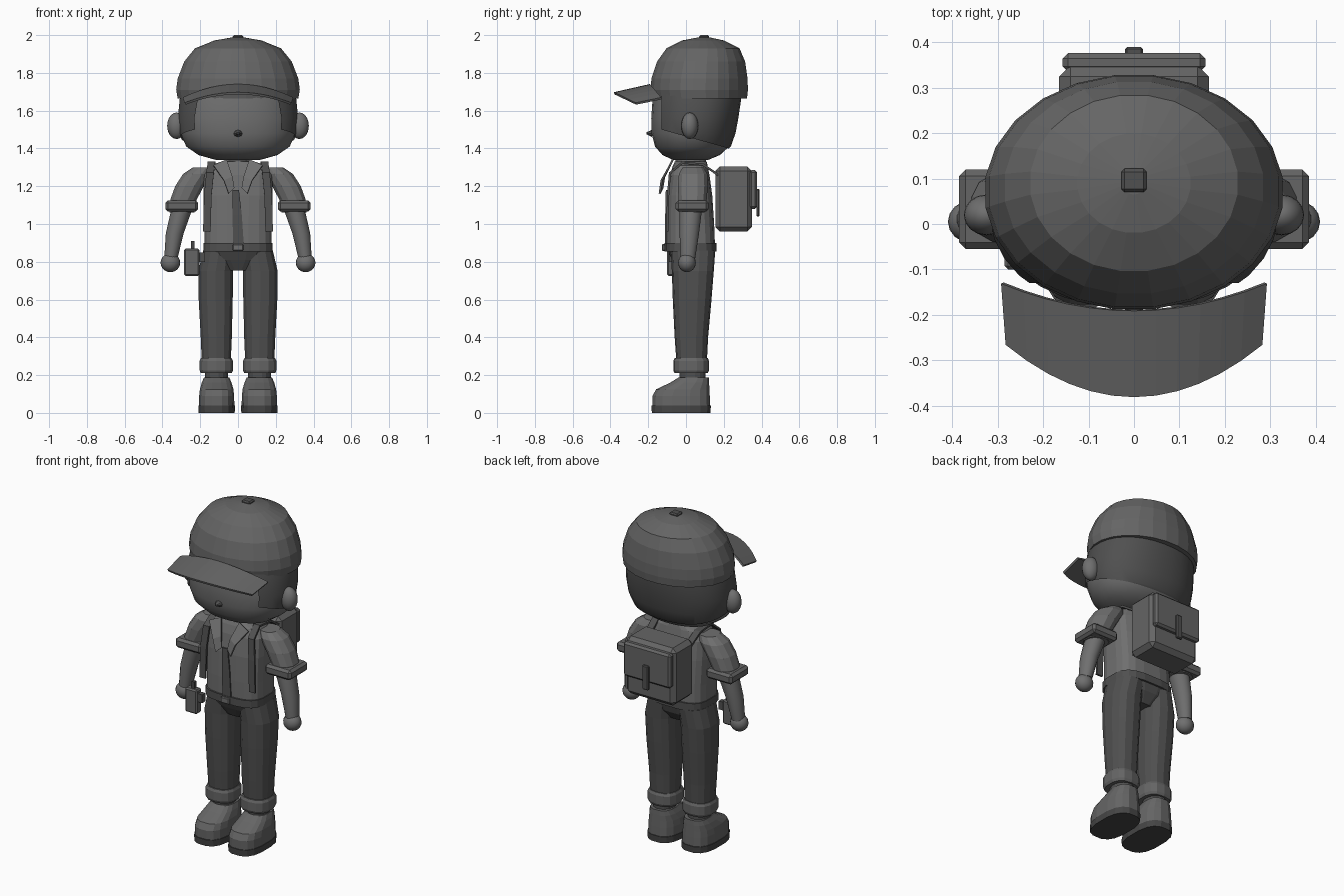
import bpy, bmesh
from math import cos, sin, pi, copysign
from mathutils import Vector

if "Cube" in bpy.data.objects:
    bpy.data.objects.remove(bpy.data.objects["Cube"])


def material(name, v):
    m = bpy.data.materials.new(name)
    m.use_nodes = True
    m.diffuse_color = (v, v, v, 1)
    m.node_tree.nodes["Principled BSDF"].inputs["Base Color"].default_value = (v, v, v, 1)
    return m


LIGHT = material("light grey", 0.16)
MID = material("mid grey", 0.13)
DARK = material("dark grey", 0.08)
DEEP = material("charcoal", 0.06)


def finish(name, bm, mat, smooth=False):
    bmesh.ops.recalc_face_normals(bm, faces=bm.faces)
    me = bpy.data.meshes.new(name)
    bm.to_mesh(me)
    bm.free()
    me.materials.append(mat)
    ob = bpy.data.objects.new(name, me)
    bpy.context.collection.objects.link(ob)
    if smooth:
        bpy.ops.object.select_all(action='DESELECT')
        ob.select_set(True)
        bpy.context.view_layer.objects.active = ob
        bpy.ops.object.shade_smooth_by_angle(angle=0.6)
    return ob


def loft_mesh(rings, n=16, power=2.0, grow=0.0):
    """Stack of superellipse rings: (z, centre x, half width, y front, y back)."""
    bm = bmesh.new()
    loops = []
    for z, cx, rx, y0, y1 in rings:
        loop = []
        for i in range(n):
            a = 2 * pi * (i + 0.5) / n
            c, s = cos(a), sin(a)
            x = copysign(abs(c) ** (2 / power), c) * (rx + grow)
            y = copysign(abs(s) ** (2 / power), s) * ((y1 - y0) / 2 + grow)
            loop.append(bm.verts.new((cx + x, (y0 + y1) / 2 + y, z)))
        loops.append(loop)
    for a, b in zip(loops, loops[1:]):
        for i in range(n):
            bm.faces.new((a[i], a[(i + 1) % n], b[(i + 1) % n], b[i]))
    bm.faces.new(loops[0])
    bm.faces.new(loops[-1])
    return bm


def loft(name, rings, mat, n=16, power=2.0, smooth=False):
    return finish(name, loft_mesh(rings, n, power), mat, smooth)


def box(name, lo, hi, mat, bevel=0.0):
    bm = bmesh.new()
    bmesh.ops.create_cube(bm, size=1)
    lo, hi = Vector(lo), Vector(hi)
    for v in bm.verts:
        v.co = (lo + hi) / 2 + v.co * (hi - lo)
    if bevel:
        bmesh.ops.bevel(bm, geom=bm.edges[:], offset=bevel, segments=1, affect='EDGES')
    return finish(name, bm, mat)


def ball(name, centre, radii, mat):
    bm = bmesh.new()
    bmesh.ops.create_uvsphere(bm, u_segments=16, v_segments=12, radius=1)
    for v in bm.verts:
        v.co = Vector(centre) + v.co * Vector(radii)
    return finish(name, bm, mat, True)


def strip(name, side_a, side_b, mat, thick):
    """Sheet between two matching edges, thickened."""
    bm = bmesh.new()
    a = [bm.verts.new(p) for p in side_a]
    b = [bm.verts.new(p) for p in side_b]
    for i in range(len(a) - 1):
        bm.faces.new((a[i], a[i + 1], b[i + 1], b[i]))
    ob = finish(name, bm, mat)
    mod = ob.modifiers.new("thickness", 'SOLIDIFY')
    mod.thickness, mod.offset = thick, 0
    return ob


# Head, with a hair shell trimmed from the same form
head = [(1.34, 0, .12, -.07, .12), (1.365, 0, .21, -.125, .18), (1.41, 0, .275, -.165, .23),
        (1.48, 0, .305, -.183, .255), (1.56, 0, .312, -.185, .27), (1.66, 0, .302, -.178, .285),
        (1.75, 0, .28, -.16, .28)]
loft("head", head, LIGHT, 32, 2.2, True)
hair = loft_mesh(head, 32, 2.2, 0.008)
for point, normal in (((0, -.13, 0), (0, 1, 0)), ((0, -.13, 1.5), (0, .28, 1))):
    bmesh.ops.bisect_plane(hair, geom=hair.verts[:] + hair.edges[:] + hair.faces[:],
                           plane_co=point, plane_no=normal, clear_inner=True)
finish("hair", hair, DARK, True)
bm = bmesh.new()
bmesh.ops.create_cone(bm, segments=8, radius1=.024, radius2=.006, depth=.03, cap_ends=True)
for v in bm.verts:
    v.co = (v.co.x, -.195 - v.co.z, 1.48 + v.co.y * .8)
finish("nose", bm, DARK)

# Cap with button and curved brim
loft("cap", [(1.665, 0, .322, -.18, .325), (1.71, 0, .33, -.19, .33), (1.77, 0, .322, -.185, .328),
             (1.86, 0, .287, -.155, .315), (1.93, 0, .23, -.105, .285), (1.972, 0, .125, -.02, .2),
             (1.988, 0, .03, .065, .125)], MID, 24)
box("cap_button", (-.028, .07, 1.975), (.028, .122, 2.0), DARK, .007)
us = [i / 6 - 1 for i in range(13)]
strip("cap_brim", [(.29 * u, -.19 + .06 * u * u, 1.735 - .07 * u * u) for u in us],
      [(.28 * u, -.38 + .115 * u * u, 1.692 - .055 * u * u) for u in us], MID, .012)

# Torso, neck, belt
loft("neck", [(1.28, 0, .07, -.05, .1), (1.36, 0, .07, -.06, .11)], LIGHT)
loft("shirt", [(.87, 0, .18, -.105, .155), (1.0, 0, .18, -.105, .15), (1.15, 0, .185, -.1, .14),
               (1.26, 0, .185, -.085, .125), (1.31, 0, .15, -.07, .115), (1.33, 0, .09, -.06, .11)],
     LIGHT, 20, 3.2)
loft("belt", [(.855, 0, .185, -.115, .163), (.9, 0, .185, -.115, .163)], DARK, 20, 3.2)
box("buckle", (-.028, -.127, .858), (.028, -.11, .893), LIGHT, .004)
strip("placket", [(-.025, -.108, .9), (-.03, -.106, 1.05), (-.03, -.103, 1.18)],
      [(.03, -.108, .9), (.02, -.106, 1.05), (.005, -.103, 1.18)], DARK, .008)

# Hips
loft("hips", [(.755, 0, .07, -.045, .1), (.81, 0, .15, -.075, .14), (.865, 0, .182, -.1, .155)],
     DARK, 20, 2.8)

# Paired parts
for s, side in ((1, "left"), (-1, "right")):
    def pair(name, rings, mat, **kw):
        loft(side + "_" + name, [(z, s * cx, rx, a, b) for z, cx, rx, a, b in rings], mat, **kw)

    ball(side + "_ear", (s * .325, .02, 1.52), (.05, .045, .07), LIGHT)
    pair("sleeve", [(1.06, .298, .068, -.035, .1), (1.13, .288, .072, -.042, .112),
                    (1.2, .257, .078, -.045, .118), (1.265, .215, .078, -.04, .115),
                    (1.3, .185, .055, -.02, .095)], LIGHT, n=12, power=2.3)
    box(side + "_sleeve_cuff", (s * .298 - .087, -.055, 1.065), (s * .298 + .087, .12, 1.125), MID, .014)
    pair("forearm", [(.82, .355, .036, -.03, .05), (.95, .335, .048, -.035, .07),
                     (1.07, .3, .056, -.035, .085)], LIGHT, smooth=True)
    ball(side + "_hand", (s * .358, .005, .795), (.052, .047, .05), LIGHT)
    # Collar flap and pack strap
    strip(side + "_collar", [(s * .13, -.085, 1.31), (s * .075, -.13, 1.23), (s * .05, -.14, 1.16)],
          [(s * .06, -.07, 1.34), (s * .03, -.115, 1.25), (s * .02, -.125, 1.19)], LIGHT, .01)
    path = [(.165, -.098, .96), (.16, -.095, 1.15), (.148, -.085, 1.27), (.14, -.02, 1.325),
            (.14, .09, 1.315), (.135, .17, 1.26), (.13, .24, 1.21)]
    strip(side + "_strap", [(s * (x - .02), y, z) for x, y, z in path],
          [(s * (x + .02), y, z) for x, y, z in path], DARK, .012)
    # Trouser leg, turn-up, sock, boot
    pair("trouser_leg", [(.26, .115, .078, -.05, .11), (.4, .115, .084, -.06, .117),
                         (.6, .118, .092, -.07, .135), (.75, .118, .094, -.075, .147),
                         (.86, .1, .086, -.08, .155)], DARK, n=14, power=2.4)
    pair("turn_up", [(.21, .115, .083, -.06, .115), (.225, .115, .09, -.067, .122),
                     (.275, .115, .09, -.067, .122), (.29, .115, .083, -.06, .115)],
         MID, n=14, power=2.6)
    pair("sock", [(.15, .115, .062, -.035, .105), (.22, .115, .062, -.035, .105)], DARK)
    pair("boot", [(.035, .113, .095, -.18, .13), (.09, .113, .094, -.18, .128),
                  (.125, .113, .09, -.16, .126), (.16, .113, .08, -.085, .124),
                  (.188, .113, .068, -.04, .122)], MID, n=16, power=2.7)
    pair("sole", [(0, .113, .097, -.183, .132), (.038, .113, .098, -.185, .134)], DEEP, n=16, power=2.7)

# Backpack with flap and clasp
box("backpack", (-.165, .155, .96), (.165, .35, 1.305), MID, .025)
box("pack_flap", (-.157, .335, 1.08), (.157, .377, 1.285), MID, .012)
box("pack_clasp", (-.02, .372, 1.04), (.02, .39, 1.185), DARK, .005)

# Belt pouch with short aerial
box("belt_pouch", (-.285, -.1, .725), (-.205, -.05, .87), MID, .008)
box("pouch_clip", (-.21, -.09, .8), (-.175, -.06, .85), DARK)
box("pouch_aerial", (-.25, -.085, .865), (-.23, -.065, .91), DEEP)
